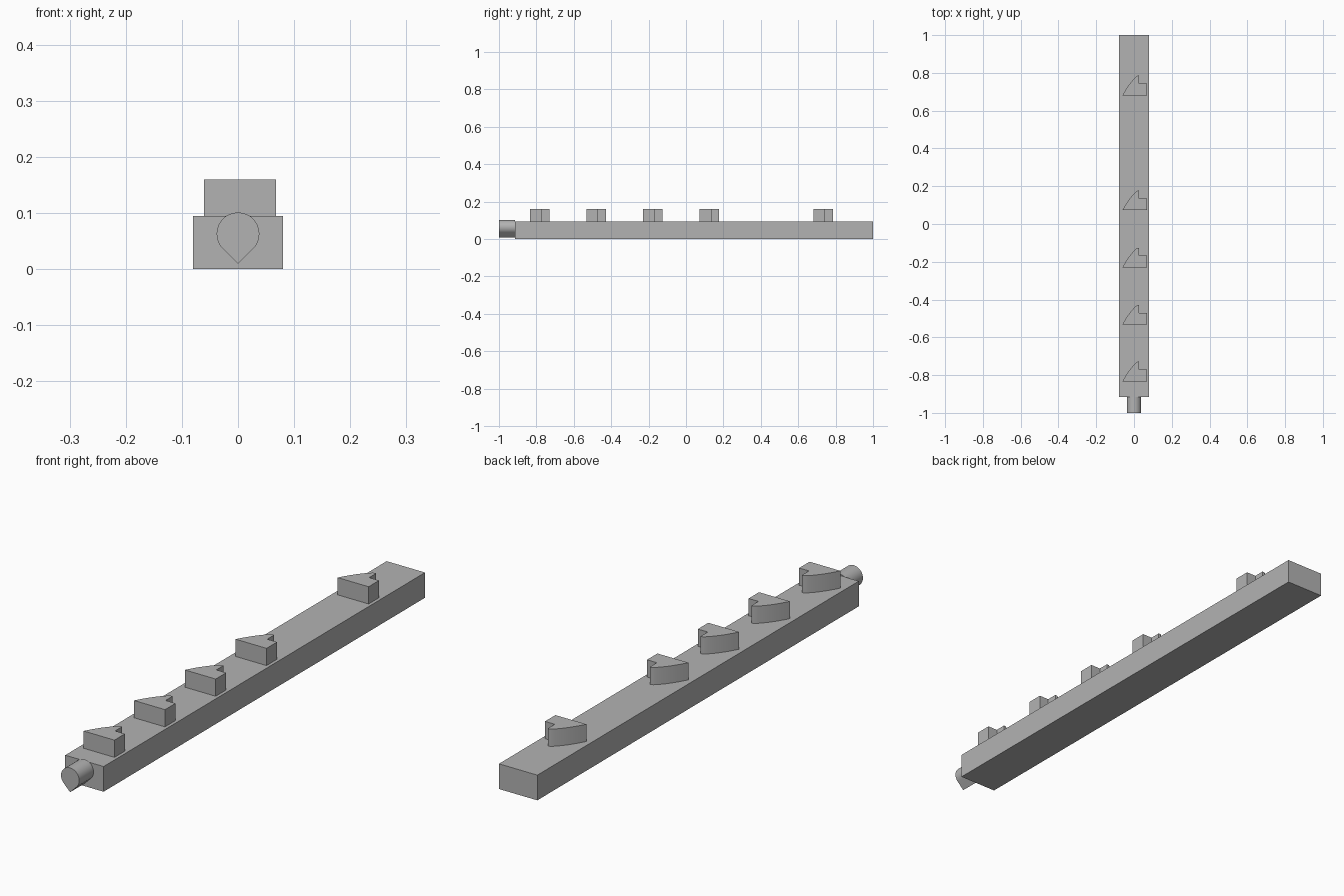
import bpy, bmesh, math
from mathutils import Vector

cube = bpy.data.objects.get("Cube")
if cube:
    bpy.data.objects.remove(cube, do_unlink=True)

grey = bpy.data.materials.new("plain grey")
grey.use_nodes = True
colour = (0.45, 0.45, 0.45, 1)
grey.diffuse_color = colour
grey.node_tree.nodes["Principled BSDF"].inputs["Base Color"].default_value = colour


def prism(name, outline, depth, smooth=False):
    """Extrude a closed loop of 3D points along the depth vector."""
    bm = bmesh.new()
    face = bm.faces.new([bm.verts.new(p) for p in outline])
    ext = bmesh.ops.extrude_face_region(bm, geom=[face])["geom"]
    bmesh.ops.translate(bm, vec=depth, verts=[v for v in ext if isinstance(v, bmesh.types.BMVert)])
    bmesh.ops.recalc_face_normals(bm, faces=bm.faces)
    mesh = bpy.data.meshes.new(name)
    bm.to_mesh(mesh)
    bm.free()
    mesh.materials.append(grey)
    obj = bpy.data.objects.new(name, mesh)
    bpy.context.collection.objects.link(obj)
    if smooth:
        bpy.ops.object.select_all(action="DESELECT")
        obj.select_set(True)
        bpy.context.view_layer.objects.active = obj
        bpy.ops.object.shade_smooth_by_angle(angle=math.radians(25))
    return obj


# Long rectangular bar
W, H, FRONT = 0.08, 0.095, -0.915
prism("bar", [(-W, FRONT, 0), (W, FRONT, 0), (W, 1, 0), (-W, 1, 0)], (0, 0, H))

# Teardrop peg on the front end
R, CZ = 0.038, 0.063
arc = [math.radians(-45 + 270 * i / 36) for i in range(37)]
drop = [(R * math.cos(a), -1, CZ + R * math.sin(a)) for a in arc]
drop.append((0, -1, CZ - R * math.sqrt(2)))
prism("peg", drop, (0, FRONT + 1, 0), smooth=True)

# Notched teeth with one bowed side
tip, bow, heel = Vector((0.014, 0.101)), Vector((-0.027, 0.065)), Vector((-0.061, 0))
bowed = [tip * (1 - t) ** 2 + bow * 2 * t * (1 - t) + heel * t * t for t in (i / 10 for i in range(11))]
tooth = [(0.068, 0), (0.068, 0.062), (0.027, 0.062), (0.027, 0.104), (0.02, 0.104)] + [tuple(p) for p in bowed]
for i, y in enumerate((-0.833, -0.532, -0.23, 0.073, 0.681)):
    prism(f"tooth_{i + 1}", [(px, y + py, H) for px, py in tooth], (0, 0, 0.065), smooth=True)
